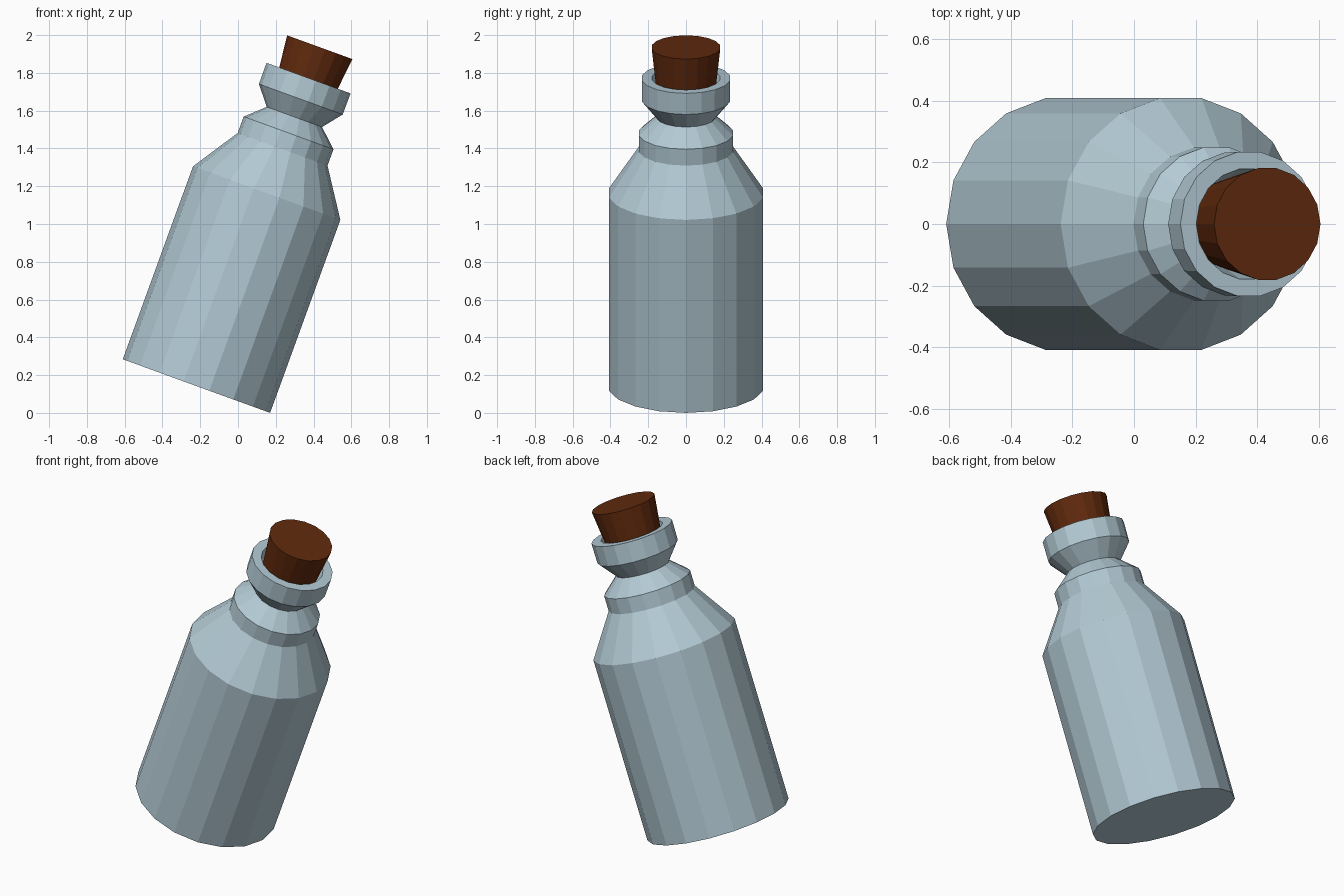
import bpy, bmesh, math
from mathutils import Matrix

if "Cube" in bpy.data.objects:
    bpy.data.objects.remove(bpy.data.objects["Cube"])

SIDES = 18
TILT = math.radians(20)
# Whole bottle leans toward +x, resting on the edge of its base
PLACE = Matrix.Translation((-0.22, 0, 0.142)) @ Matrix.Rotation(TILT, 4, 'Y')


def lathe(name, profile, color):
    """Revolve (radius, height) pairs and cap both ends."""
    bm = bmesh.new()
    rings = []
    for r, h in profile:
        rings.append([bm.verts.new((r * math.cos(2 * math.pi * i / SIDES),
                                    r * math.sin(2 * math.pi * i / SIDES), h))
                      for i in range(SIDES)])
    for a, b in zip(rings, rings[1:]):
        for i in range(SIDES):
            j = (i + 1) % SIDES
            bm.faces.new((a[i], a[j], b[j], b[i]))
    bm.faces.new(rings[0][::-1])
    bm.faces.new(rings[-1])
    bmesh.ops.recalc_face_normals(bm, faces=bm.faces)
    mesh = bpy.data.meshes.new(name)
    bm.to_mesh(mesh)
    bm.free()
    mat = bpy.data.materials.new(name + "_material")
    mat.diffuse_color = color
    mat.use_nodes = True
    mat.node_tree.nodes["Principled BSDF"].inputs["Base Color"].default_value = mat.diffuse_color
    mesh.materials.append(mat)
    obj = bpy.data.objects.new(name, mesh)
    obj.matrix_world = PLACE
    bpy.context.collection.objects.link(obj)
    return obj


# Glass body: base, shoulder, collar, neck, flared lip, then down the throat
lathe("bottle", [(0.415, 0), (0.415, 1.087), (0.253, 1.334), (0.253, 1.426),
                 (0.156, 1.516), (0.236, 1.616), (0.237, 1.735),
                 (0.182, 1.735), (0.14, 1.56)], (0.45, 0.59, 0.66, 1))

# Tapered cork seated in the throat
lathe("cork", [(0.15, 1.60), (0.184, 1.909)], (0.12, 0.023, 0.004, 1))
